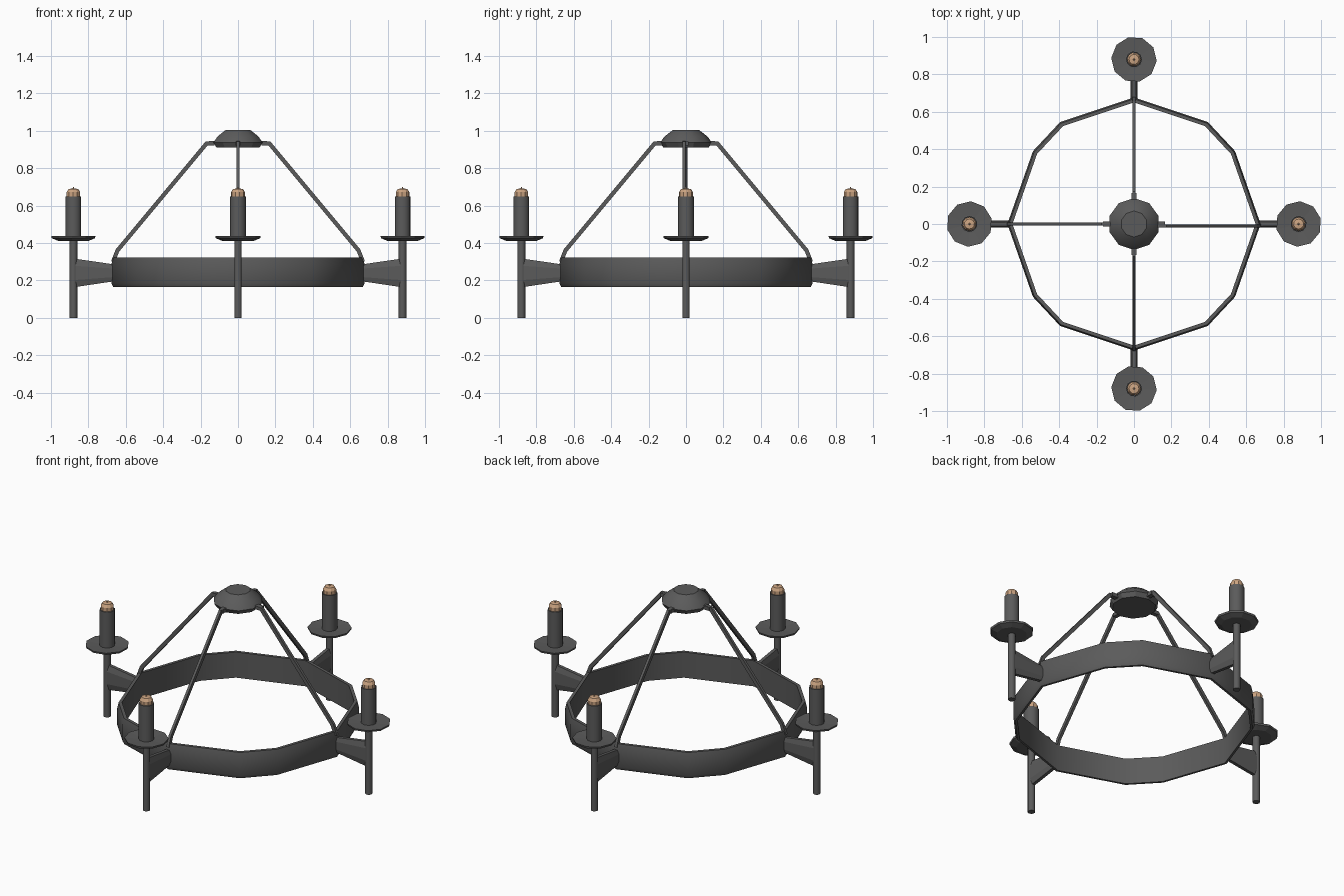
import bpy, bmesh, math
from mathutils import Vector, Matrix

if "Cube" in bpy.data.objects:
    bpy.data.objects.remove(bpy.data.objects["Cube"])


def material(name, rgb):
    m = bpy.data.materials.new(name)
    m.diffuse_color = (*rgb, 1)
    m.use_nodes = True
    m.node_tree.nodes["Principled BSDF"].inputs["Base Color"].default_value = m.diffuse_color
    return m


IRON = material("dark_iron", (0.105, 0.105, 0.105))
GLOW = material("warm_tan", (0.60, 0.37, 0.22))


def finish(name, bm, mat, matrix=Matrix(), smooth=None):
    bmesh.ops.recalc_face_normals(bm, faces=bm.faces)
    me = bpy.data.meshes.new(name)
    bm.to_mesh(me)
    bm.free()
    me.transform(matrix)
    me.materials.append(mat)
    ob = bpy.data.objects.new(name, me)
    bpy.context.collection.objects.link(ob)
    if smooth:
        bpy.context.view_layer.objects.active = ob
        ob.select_set(True)
        bpy.ops.object.shade_smooth_by_angle(angle=math.radians(smooth))
        ob.select_set(False)
    return ob


def loft(loops, closed=False):
    """Skin a list of equal-length point loops; cap the ends or close the chain."""
    bm = bmesh.new()
    rows = [[bm.verts.new(p) for p in loop] for loop in loops]
    n = len(rows[0])
    pairs = list(zip(rows, rows[1:])) + ([(rows[-1], rows[0])] if closed else [])
    for a, b in pairs:
        for i in range(n):
            j = (i + 1) % n
            bm.faces.new((a[i], a[j], b[j], b[i]))
    if not closed:
        bm.faces.new(rows[0])
        bm.faces.new(rows[-1])
    return bm


def turned(profile, sides, x=0, phase=0.0):
    """Lathe a (radius, z) profile about a vertical axis at x."""
    angles = [phase + 2 * math.pi * i / sides for i in range(sides)]
    return loft([[(x + r * math.cos(a), r * math.sin(a), z) for a in angles]
                 for r, z in profile])


# Ring band: twelve uneven corners, lightly chamfered section
quarter = [(0.677, 0.0), (0.54, 0.39), (0.395, 0.545)]
corners = []
for k in range(4):
    turn = Matrix.Rotation(k * math.pi / 2, 2)
    corners += [turn @ Vector(p) for p in quarter] if k % 2 == 0 else \
               [turn @ Vector(p) for p in [(0.677, 0), (0.545, 0.395), (0.39, 0.54)]]
section = [(0.965, 0.165), (0.985, 0.165), (1.0, 0.185), (1.0, 0.285),
           (0.988, 0.322), (0.96, 0.322)]
band = loft([[(c.x * s, c.y * s, z) for s, z in section] for c in corners], closed=True)
finish("ring_band", band, IRON, smooth=40)

# Ceiling canopy
finish("ceiling_canopy", turned([(0.122, 0.912), (0.138, 0.938), (0.115, 0.97),
                                 (0.07, 1.004)], 10, phase=math.pi / 2),
       IRON, smooth=30)


# Bent hanging strap running in the xz plane
def strap(y, half):
    path = [(0.11, 0.936), (0.165, 0.936), (0.645, 0.36), (0.668, 0.30)]
    pts = [Vector(p) for p in path]
    loops = []
    for i, p in enumerate(pts):
        d = (pts[min(i + 1, 3)] - pts[max(i - 1, 0)]).normalized()
        n = Vector((-d.y, d.x)) * 0.011
        loops.append([(p.x + n.x, y - half, p.y + n.y), (p.x + n.x, y + half, p.y + n.y),
                      (p.x - n.x, y + half, p.y - n.y), (p.x - n.x, y - half, p.y - n.y)])
    return loft(loops)


def block(x0, x1, half, z0, z1):
    return loft([[(x, -half, z0), (x, half, z0), (x, half, z1), (x, -half, z1)]
                 for x in (x0, x1)])


# Arm bracket: ridged section, taller at the post
def bracket_loop(x, z0, z1):
    h = z1 - z0
    side = [(0.010, 0), (0.018, 0.25), (0.018, 0.75), (0.010, 1)]
    return [(x, w, z0 + h * t) for w, t in side] + \
           [(x, -w, z0 + h * t) for w, t in reversed(side)]


X = 0.88
for k, side in enumerate(("right", "back", "left", "front")):
    rot = Matrix.Rotation(k * math.pi / 2, 4, 'Z')
    finish(f"{side}_strap", strap(-0.010 if k == 0 else 0.0, 0.008), IRON, rot)
    finish(f"{side}_strap_hook", block(0.125, 0.165, 0.013, 0.922, 0.944), IRON, rot)
    finish(f"{side}_bracket", loft([bracket_loop(0.655, 0.197, 0.285),
                                    bracket_loop(0.87, 0.165, 0.316)]), IRON, rot)
    finish(f"{side}_post", turned([(0.021, 0), (0.021, 0.42)], 10, X),
           IRON, rot, smooth=40)
    finish(f"{side}_drip_dish", turned([(0.085, 0.412), (0.119, 0.426), (0.122, 0.437),
                                        (0.05, 0.432)], 10, X, 0.25), IRON, rot)
    finish(f"{side}_candle_sleeve", turned([(0.043, 0.425), (0.043, 0.65)], 10, X, 0.25),
           IRON, rot, smooth=40)
    finish(f"{side}_candle_tip", turned([(0.037, 0.645), (0.037, 0.672), (0.027, 0.689),
                                         (0.005, 0.692), (0.002, 0.700)], 10, X, 0.25),
           GLOW, rot)
